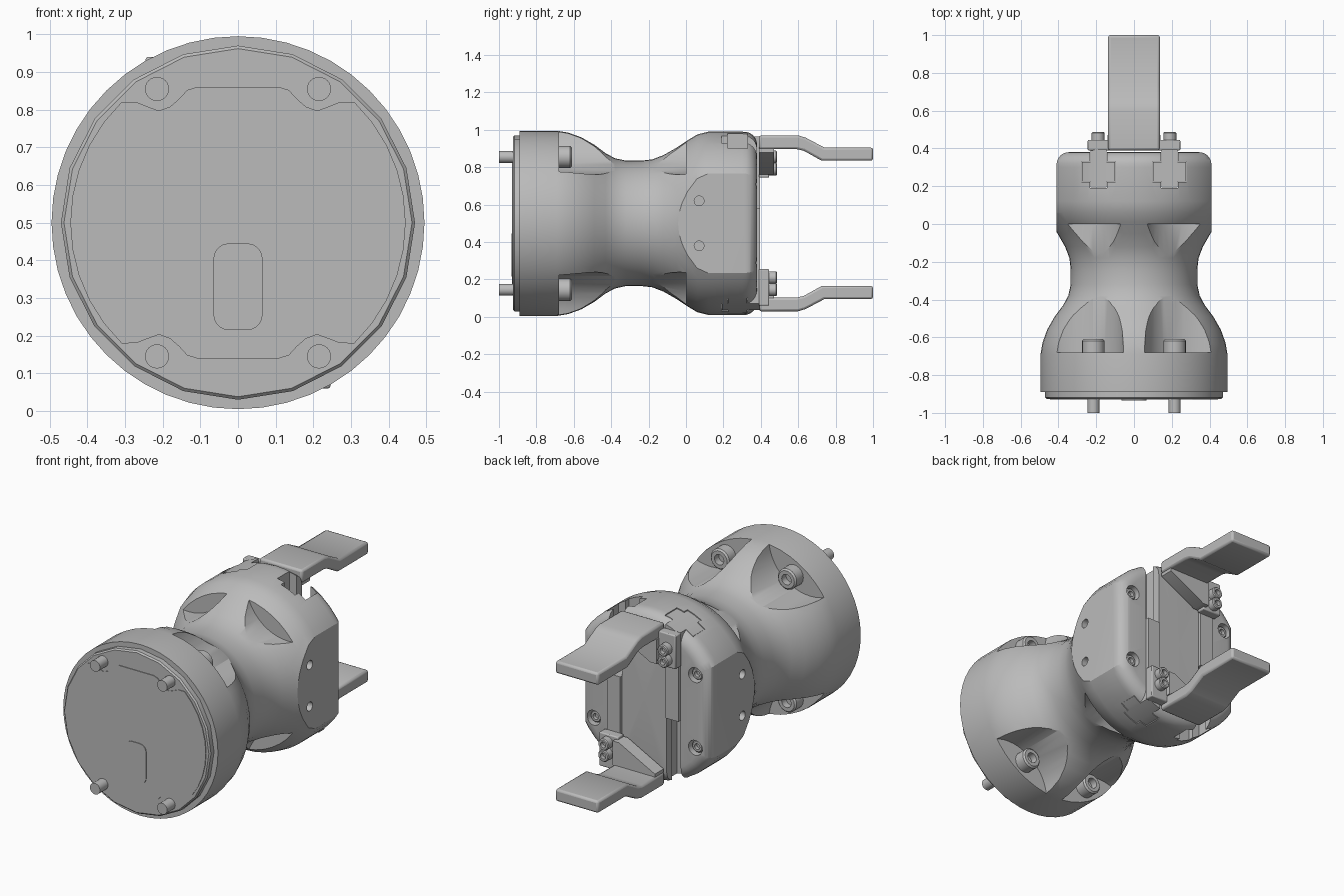
import bpy, bmesh
from math import sin, cos, pi, radians, atan2
from mathutils import Matrix, Vector

if "Cube" in bpy.data.objects:
    bpy.data.objects.remove(bpy.data.objects["Cube"], do_unlink=True)

AXIS_Z = 0.5  # every part is drawn around the long axis, then lifted to this height
grey = bpy.data.materials.new("satin grey")
grey.use_nodes = True
grey.diffuse_color = (0.5, 0.5, 0.5, 1)
grey.node_tree.nodes["Principled BSDF"].inputs["Base Color"].default_value = (0.5, 0.5, 0.5, 1)


def finish(name, bm):
    bmesh.ops.remove_doubles(bm, verts=bm.verts, dist=1e-5)
    bmesh.ops.recalc_face_normals(bm, faces=bm.faces)
    mesh = bpy.data.meshes.new(name)
    bm.to_mesh(mesh)
    bm.free()
    mesh.materials.append(grey)
    ob = bpy.data.objects.new(name, mesh)
    ob.location.z = AXIS_Z
    bpy.context.collection.objects.link(ob)
    return ob


def prism(name, pts, axis, lo, hi):
    """Extrude a 2D outline along x, y or z."""
    place = {"x": lambda a, b, h: (h, a, b),
             "y": lambda a, b, h: (a, h, b),
             "z": lambda a, b, h: (a, b, h)}[axis]
    bm = bmesh.new()
    face = bm.faces.new([bm.verts.new(place(a, b, lo)) for a, b in pts])
    new = bmesh.ops.extrude_face_region(bm, geom=[face])["geom"]
    shift = Vector(place(0, 0, hi - lo))
    bmesh.ops.translate(bm, vec=shift, verts=[v for v in new if isinstance(v, bmesh.types.BMVert)])
    return finish(name, bm)


def lathe(name, profile, segments, x=0, z=0):
    """Spin (radius, y) points about a line parallel to y."""
    bm = bmesh.new()
    vs = [bm.verts.new((r, y, 0)) for r, y in profile]
    es = [bm.edges.new(p) for p in zip(vs, vs[1:])]
    bmesh.ops.spin(bm, geom=vs + es, cent=(0, 0, 0), axis=(0, 1, 0), angle=2 * pi, steps=segments)
    bmesh.ops.translate(bm, vec=(x, 0, z), verts=bm.verts)
    return finish(name, bm)


def rod(name, r, y0, y1, x=0, z=0, segments=24):
    return lathe(name, [(0, y0), (r, y0), (r, y1), (0, y1)], segments, x, z)


def socket_screw(name, r, y0, y1, x, z):
    d = (y1 - y0) * 0.5
    lathe(name, [(0, y0), (r, y0), (r, y1 - r * 0.15), (r * 0.85, y1),
                 (r * 0.5, y1), (r * 0.5, y1 - d), (0, y1 - d)], 18, x, z)


def boolean(ob, tool, operation="DIFFERENCE"):
    mod = ob.modifiers.new("cut", "BOOLEAN")
    mod.operation, mod.object, mod.solver = operation, tool, "EXACT"
    bpy.context.view_layer.objects.active = ob
    bpy.ops.object.modifier_apply(modifier=mod.name)
    bpy.data.objects.remove(tool, do_unlink=True)


def bevel(ob, width, segments=2):
    mod = ob.modifiers.new("soft edges", "BEVEL")
    mod.width, mod.segments = width, segments
    mod.limit_method, mod.angle_limit = "ANGLE", radians(50)


def arc(cx, cy, r, a0, a1, n):
    steps = [radians(a0 + (a1 - a0) * i / n) for i in range(n + 1)]
    return [(cx + r * cos(a), cy + r * sin(a)) for a in steps]


def rect(a0, b0, a1, b1):
    return [(a0, b0), (a1, b0), (a1, b1), (a0, b1)]


def mirrored(half):
    return half + [(-a, b) for a, b in reversed(half)]


# Waisted body, turned and then flattened on both sides of the head
profile = [(0, -0.89), (0.495, -0.89), (0.495, -0.69), (0.485, -0.63), (0.46, -0.56),
           (0.42, -0.49), (0.375, -0.43), (0.348, -0.38), (0.335, -0.32), (0.335, -0.24),
           (0.342, -0.18), (0.365, -0.12), (0.405, -0.05), (0.445, 0.01), (0.475, 0.06),
           (0.49, 0.12), (0.49, 0.3)] + arc(0.42, 0.31, 0.07, 10, 90, 5) + [(0, 0.38)]
body = lathe("waisted_body", profile, 48)
hull = [(0.6, -1), (0.6, -0.15), (0.41, -0.15)] + arc(0.345, 0.315, 0.065, 0, 90, 6)
boolean(body, prism("hull_cutter", mirrored(hull), "z", -1, 1), "INTERSECT")

# Four scooped pockets around the mounting screws
SCREW_X, SCREW_Z = 0.215, 0.355
corners = [(sx, sz) for sx in (1, -1) for sz in (1, -1)]
for sx, sz in corners:
    a = atan2(SCREW_Z * sz, SCREW_X * sx)
    boolean(body, rod("pocket_cutter", 0.267, -0.68, 0, 0.617 * cos(a), 0.617 * sin(a), 48))
    socket_screw("mounting_screw_head", 0.06, -0.69, -0.61, SCREW_X * sx, SCREW_Z * sz)
    rod("mounting_screw_tip", 0.032, -1, -0.88, SCREW_X * sx, SCREW_Z * sz)

# Counterbored screws in the cheeks and blind holes in the flat sides
for sx, sz in corners:
    boolean(body, rod("counterbore_cutter", 0.043, 0.335, 0.5, 0.325 * sx, 0.21 * sz))
    socket_screw("cheek_screw", 0.034, 0.32, 0.362, 0.325 * sx, 0.21 * sz)
    hole = arc(0.07, 0.12 * sz, 0.026, 0, 345, 23)
    boolean(body, prism("hole_cutter", hole, "x", *sorted((0.37 * sx, 0.5 * sx))))


def cross(cx, gap, front):
    """Cross-shaped guide section in plan."""
    stem, bar = 0.045 - gap, 0.09 - gap
    half = [(stem, 0.19 + gap), (stem, 0.222 + gap), (bar, 0.222 + gap),
            (bar, 0.33 - gap), (stem, 0.33 - gap), (stem, front)]
    return [(cx + a, b) for a, b in mirrored(half)]


# Two guide channels across the head
GUIDE_X = 0.187
for s in (1, -1):
    boolean(body, prism("channel_cutter", cross(GUIDE_X * s, 0, 0.6), "z", -0.7, 0.7))

# Front cover, inset panel and hatch
lathe("front_cover", [(0, -0.88), (0.47, -0.88), (0.47, -0.918), (0.462, -0.926), (0, -0.926)], 20)
quarter = arc(0, 0, 0.445, 0, 46, 5) + [(0.27, 0.32), (0.24, 0.308), (0.21, 0.297),
                                        (0.18, 0.308), (0.155, 0.33), (0.135, 0.352), (0.11, 0.36)]
upper = mirrored(quarter)
panel = upper + [(a, -b) for a, b in reversed(upper[1:-1])]
prism("front_panel", panel, "y", -0.93, -0.92)
hatch = []
for i, (sx, sz) in enumerate([(1, 1), (-1, 1), (-1, -1), (1, -1)]):
    hatch += arc(0.025 * sx, -0.17 + 0.075 * sz, 0.04, 90 * i, 90 * i + 90, 5)
prism("front_hatch", hatch, "y", -0.934, -0.925)

# Gripper jaws: the upper one is the lower one turned half round the long axis
finger = [(0.39, -0.47), (0.6, -0.47), (0.64, -0.458), (0.74, -0.405), (1, -0.405),
          (1, -0.335), (0.725, -0.335), (0.63, -0.388), (0.59, -0.397), (0.39, -0.397)]
gusset = [(0.14, -0.4), (0.14, -0.26), (0.1, -0.26), (-0.13, -0.38), (-0.13, -0.4)]
bracket = rect(0.125, -0.44, 0.245, -0.245)
for s, side in ((1, "lower"), (-1, "upper")):
    def turn(pts):
        return [(a * s, b * s) for a, b in pts]

    ob = prism(side + "_finger", [(a, b * s) for a, b in finger], "x", -0.137, 0.137)
    bevel(ob, 0.012)
    prism(side + "_gusset", turn(gusset), "y", 0.39, 0.47)
    bevel(prism(side + "_bracket", turn(bracket), "y", 0.39, 0.445), 0.006)
    slider = prism(side + "_slider", cross(GUIDE_X * s, 0.003, 0.395), "z",
                   *sorted((-0.6 * s, 0.08 * s)))
    boolean(slider, rod("slider_trim", 0.487, 0, 0.6, segments=48), "INTERSECT")
    for z in (-0.29, -0.355):
        socket_screw(side + "_jaw_screw", 0.034, 0.44, 0.487, 0.19 * s, z * s)

# Smooth the turned surfaces and keep the edges crisp
bpy.ops.object.select_all(action="DESELECT")
for ob in bpy.context.scene.objects:
    if ob.type == "MESH" and ob.data.materials and ob.data.materials[0] == grey:
        ob.select_set(True)
        bpy.context.view_layer.objects.active = ob
bpy.ops.object.shade_smooth_by_angle(angle=radians(30))
